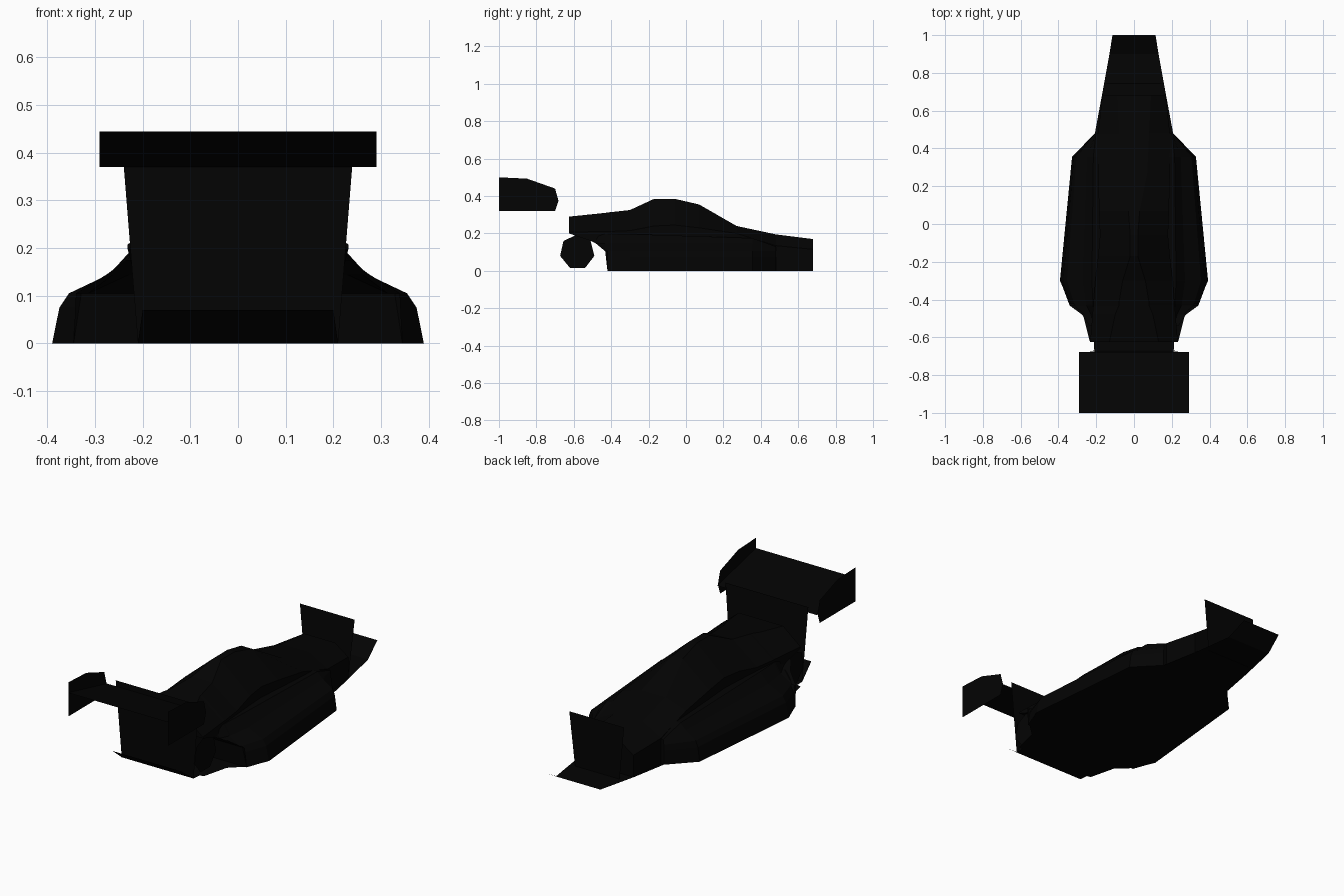
import bpy, bmesh

cube = bpy.data.objects.get("Cube")
if cube:
    bpy.data.objects.remove(cube, do_unlink=True)

black = bpy.data.materials.new("carbon_black")
black.use_nodes = True
colour = (0.001, 0.001, 0.001, 1)
black.diffuse_color = colour
black.node_tree.nodes["Principled BSDF"].inputs["Base Color"].default_value = colour


def finish(name, bm, solid=True):
    if solid:
        bmesh.ops.recalc_face_normals(bm, faces=bm.faces)
    mesh = bpy.data.meshes.new(name)
    bm.to_mesh(mesh)
    bm.free()
    mesh.materials.append(black)
    obj = bpy.data.objects.new(name, mesh)
    bpy.context.collection.objects.link(obj)
    return obj


def loft(name, rings):
    """Skin closed rings of points and cap both ends."""
    bm = bmesh.new()
    loops = [[bm.verts.new(p) for p in ring] for ring in rings]
    n = len(loops[0])
    for a, b in zip(loops, loops[1:]):
        for i in range(n):
            j = (i + 1) % n
            bm.faces.new((a[i], a[j], b[j], b[i]))
    bm.faces.new(loops[0])
    bm.faces.new(loops[-1])
    return finish(name, bm)


def sheet(name, rows):
    """Thin panel across x, from rows of (half width, y, z)."""
    bm = bmesh.new()
    pairs = [(bm.verts.new((-x, y, z)), bm.verts.new((x, y, z))) for x, y, z in rows]
    for (a, b), (c, d) in zip(pairs, pairs[1:]):
        bm.faces.new((a, b, d, c))
    return finish(name, bm, False)


def side_plate(name, x, outline):
    """Thin upright plate at one x, from (y, z) points."""
    bm = bmesh.new()
    verts = [bm.verts.new((x, y, z)) for y, z in outline]
    face = bm.faces.new(verts)
    face.normal_update()
    if face.normal.x * x < 0:
        face.normal_flip()
    return finish(name, bm, False)


# Central hull: y, top half width, top z, shoulder half width, shoulder z, base z
hull = [
    (0.68, 0.09, 0.17, 0.168, 0.115, 0),
    (0.48, 0.08, 0.195, 0.19, 0.135, 0),
    (0.27, 0.07, 0.24, 0.19, 0.2, 0),
    (0.07, 0.03, 0.355, 0.185, 0.23, 0),
    (-0.06, 0.02, 0.385, 0.18, 0.245, 0),
    (-0.17, 0.02, 0.385, 0.19, 0.24, 0),
    (-0.3, 0.06, 0.325, 0.205, 0.215, 0),
    (-0.42, 0.08, 0.312, 0.215, 0.21, 0),
    (-0.432, 0.08, 0.31, 0.215, 0.21, 0.11),
    (-0.48, 0.1, 0.305, 0.22, 0.21, 0.15),
    (-0.625, 0.13, 0.29, 0.232, 0.207, 0.2),
]
rings = []
for y, tw, tz, sw, sz, base in hull:
    half = [(sw, base), (sw, sz), (tw, tz)]
    rings.append([(x, y, z) for x, z in half] + [(-x, y, z) for x, z in reversed(half)])
loft("hull", rings)

# Side pods: y, outer half width, underside z, inner top z
pods = [(0.48, 0.208, 0, 0.13), (0.355, 0.328, 0, 0.175), (-0.3, 0.39, 0, 0.197),
        (-0.42, 0.345, 0, 0.197), (-0.432, 0.34, 0.105, 0.197),
        (-0.48, 0.275, 0.145, 0.197), (-0.54, 0.235, 0.175, 0.197)]
pod_section = [(1, 0), (0.92, 0.075), (0.815, 0.105), (0.37, 0.145)]
for side, label in ((1, "left"), (-1, "right")):
    rings = []
    for y, outer, low, high in pods:
        points = [(0.2 + f * (outer - 0.2), min(max(low, z), high)) for f, z in pod_section]
        points += [(0.2 + 0.12 * (outer - 0.2), high), (0.15, high), (0.15, low)]
        rings.append([(side * x, y, z) for x, z in points])
    loft(label + "_side_pod", rings)

# Flat floor with an upturned nose lip and an upturned tail lip
sheet("floor", [(0.114, 1, 0.067), (0.13, 0.9, 0.008), (0.17, 0.68, 0), (0.207, 0.48, 0),
                (0.328, 0.355, 0), (0.392, -0.3, 0), (0.345, -0.41, 0), (0.27, -0.48, 0),
                (0.235, -0.62, 0), (0.213, -0.625, 0), (0.21, -0.67, 0), (0.2, -0.76, 0.07)])

# Upright panels at nose and tail
sheet("nose_panel", [(0.13, 0.74, 0), (0.16, 0.745, 0.285)])
sheet("tail_panel", [(0.21, -0.67, 0), (0.242, -0.675, 0.4)])

# Tail wing with end plates, and octagonal plates beside the tail
sheet("tail_wing", [(0.291, -0.677, 0.37), (0.291, -1, 0.445)])
end_outline = [(-1, 0.32), (-1, 0.5), (-0.85, 0.493), (-0.7, 0.44),
               (-0.682, 0.375), (-0.7, 0.32)]
octagon = [(-0.62, 0.015), (-0.54, 0.015), (-0.49, 0.08), (-0.51, 0.16),
           (-0.58, 0.195), (-0.655, 0.16), (-0.673, 0.08)]
for side, label in ((1, "left"), (-1, "right")):
    side_plate(label + "_wing_end_plate", side * 0.291, end_outline)
    side_plate(label + "_tail_disc", side * 0.215, octagon)
